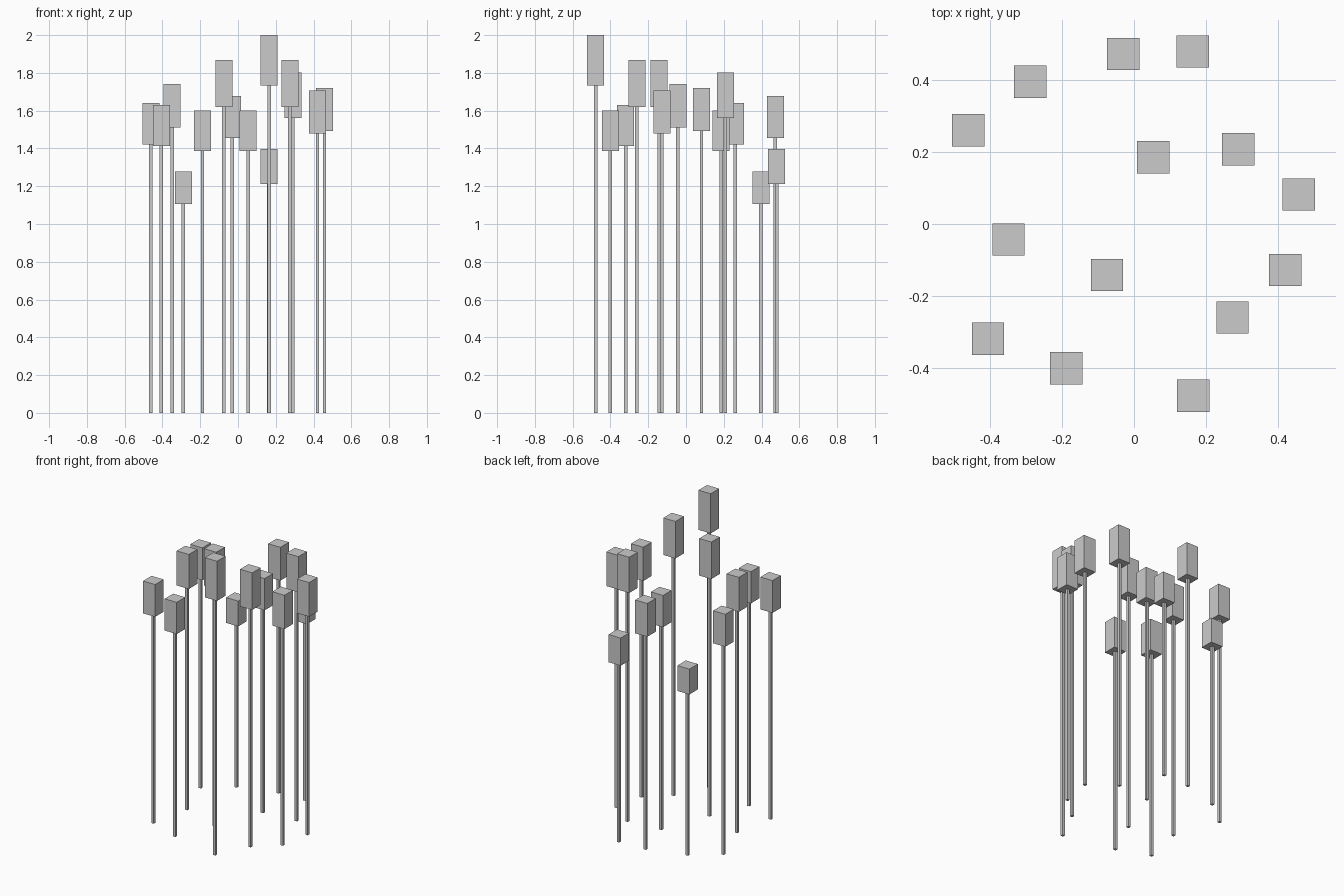
import bpy

HEAD = 0.09          # head width
POLE = 0.018         # pole width
HEAD_RATIO = 2 / 15  # head height as a share of total height

# x, y, total height of each post
POSTS = [
    (-0.03, 0.473, 1.678), (0.163, 0.48, 1.397), (-0.289, 0.396, 1.277),
    (-0.461, 0.261, 1.64), (0.054, 0.186, 1.60), (0.29, 0.208, 1.802),
    (0.458, 0.082, 1.721), (-0.349, -0.043, 1.742), (-0.075, -0.142, 1.868),
    (0.421, -0.128, 1.706), (0.274, -0.26, 1.868), (-0.406, -0.319, 1.63),
    (-0.188, -0.401, 1.60), (0.165, -0.478, 2.0),
]


def box(name, x, y, z0, z1, width):
    bpy.ops.mesh.primitive_cube_add(size=1, location=(x, y, (z0 + z1) / 2))
    ob = bpy.context.object
    ob.name = name
    ob.scale = (width, width, z1 - z0)
    bpy.ops.object.transform_apply(location=False, rotation=False, scale=True)
    return ob


for i, (x, y, top) in enumerate(POSTS, 1):
    neck = top * (1 - HEAD_RATIO)
    # slim pole with a block head on top
    box(f"pole_{i}", x, y, 0, neck, POLE)
    box(f"head_{i}", x, y, neck, top, HEAD)
